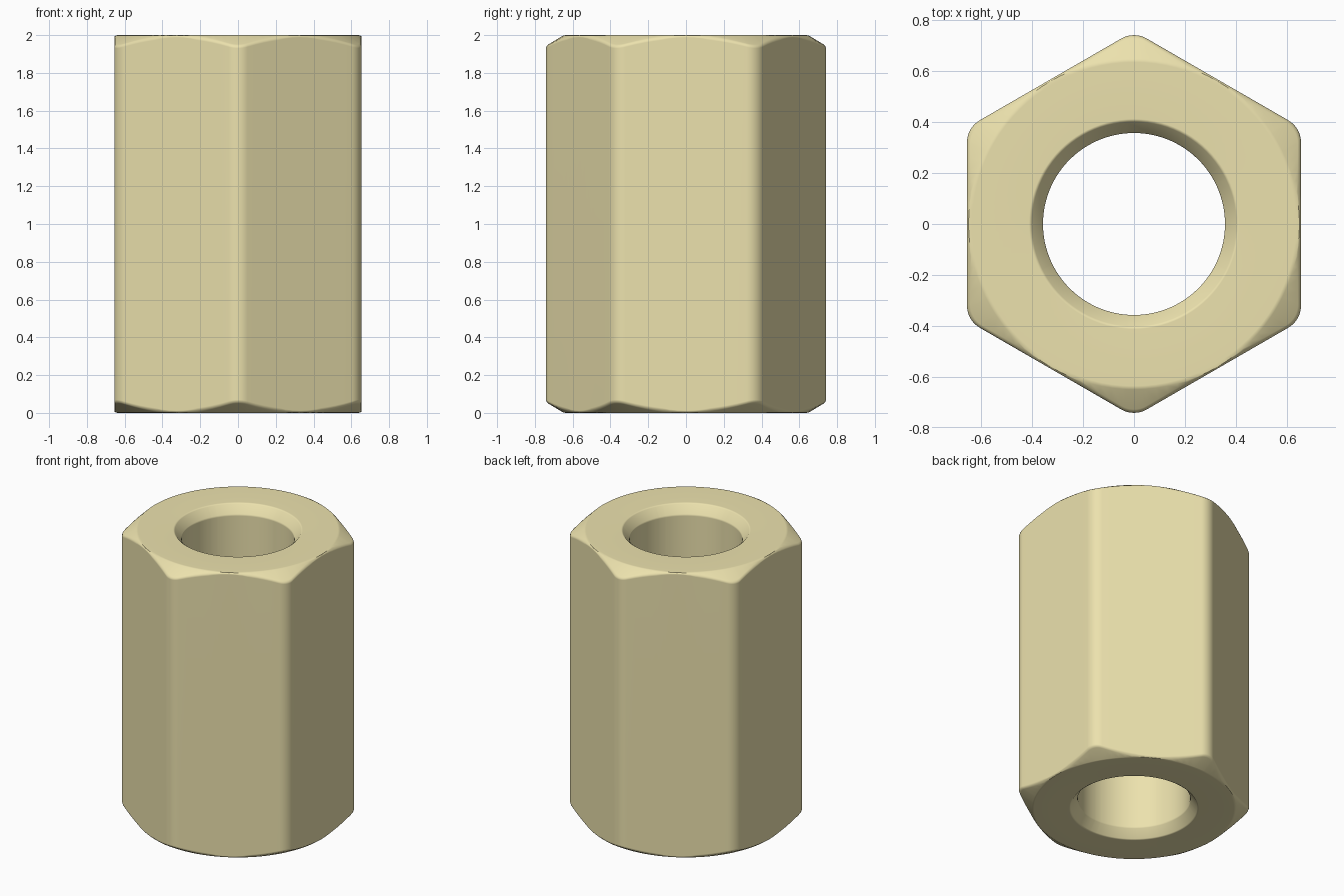
import bpy, bmesh
from math import radians, degrees, cos, sin, sqrt, atan2

if "Cube" in bpy.data.objects:
    bpy.data.objects.remove(bpy.data.objects["Cube"])

HEIGHT = 2.0
FLAT = 0.655        # half distance across flats
ROUND = 0.10        # corner rounding radius
BORE = 0.357        # hole radius
CHAMFER_R = 0.645   # circle where the outer chamfer starts
SLOPE = 0.58        # outer chamfer drop per unit radius

corner_c = (FLAT - ROUND) / cos(radians(30))
half_arc = 30 - degrees(atan2(corner_c * 0.5, FLAT))


def hex_radius(d):
    """Rounded hexagon radius at d degrees from a corner."""
    a = radians(d)
    if abs(d) <= half_arc + 1e-6:
        return corner_c * cos(a) + sqrt(ROUND ** 2 - (corner_c * sin(a)) ** 2)
    return FLAT / cos(radians(30 - abs(d)))


def half_profile(r):
    """(radius, depth below end face) from the bore out to the side."""
    drop = (r - CHAMFER_R) * SLOPE
    e = min(0.014, (r - CHAMFER_R) * 0.6)
    return [(BORE, 0.072), (BORE + 0.003, 0.06), (BORE + 0.044, 0.007),
            (BORE + 0.055, 0.0), (CHAMFER_R - 0.01, 0.0),
            (CHAMFER_R + 0.004, 0.0015), (r - e, drop - e * SLOPE + 0.001),
            (r - 0.28 * e, drop + 0.1 * e), (r, drop + e)]


# angles across one sixth of the nut: rounded corner, then flat
offsets = [-half_arc + 2 * half_arc * i / 8 for i in range(8)]
offsets += [half_arc + (60 - 2 * half_arc) * i / 14 for i in range(14)]

# coupling nut: closed profile swept around the axis
bm = bmesh.new()
rings = []
for k in range(6):
    for d in offsets:
        r = hex_radius(d if d <= 30 else d - 60)
        a = radians(30 + 60 * k + d)
        half = half_profile(r)
        pts = [(p, HEIGHT - z) for p, z in half] + [(p, z) for p, z in reversed(half)]
        rings.append([bm.verts.new((p * cos(a), p * sin(a), z)) for p, z in pts])

for i, ring in enumerate(rings):
    nxt = rings[(i + 1) % len(rings)]
    for j in range(len(ring)):
        m = (j + 1) % len(ring)
        bm.faces.new((ring[j], ring[m], nxt[m], nxt[j]))
bmesh.ops.recalc_face_normals(bm, faces=bm.faces)

mesh = bpy.data.meshes.new("coupling_nut")
bm.to_mesh(mesh)
bm.free()
nut = bpy.data.objects.new("coupling_nut", mesh)
bpy.context.collection.objects.link(nut)

# brass-like colour
mat = bpy.data.materials.new("pale_brass")
mat.diffuse_color = (0.84, 0.76, 0.42, 1)
mat.use_nodes = True
mat.node_tree.nodes["Principled BSDF"].inputs["Base Color"].default_value = mat.diffuse_color
mesh.materials.append(mat)

# smooth shading, large faces stay flat
bpy.context.view_layer.objects.active = nut
nut.select_set(True)
bpy.ops.object.shade_smooth_by_angle(angle=radians(45))
weighted = nut.modifiers.new("weighted_normals", 'WEIGHTED_NORMAL')
weighted.keep_sharp = True
